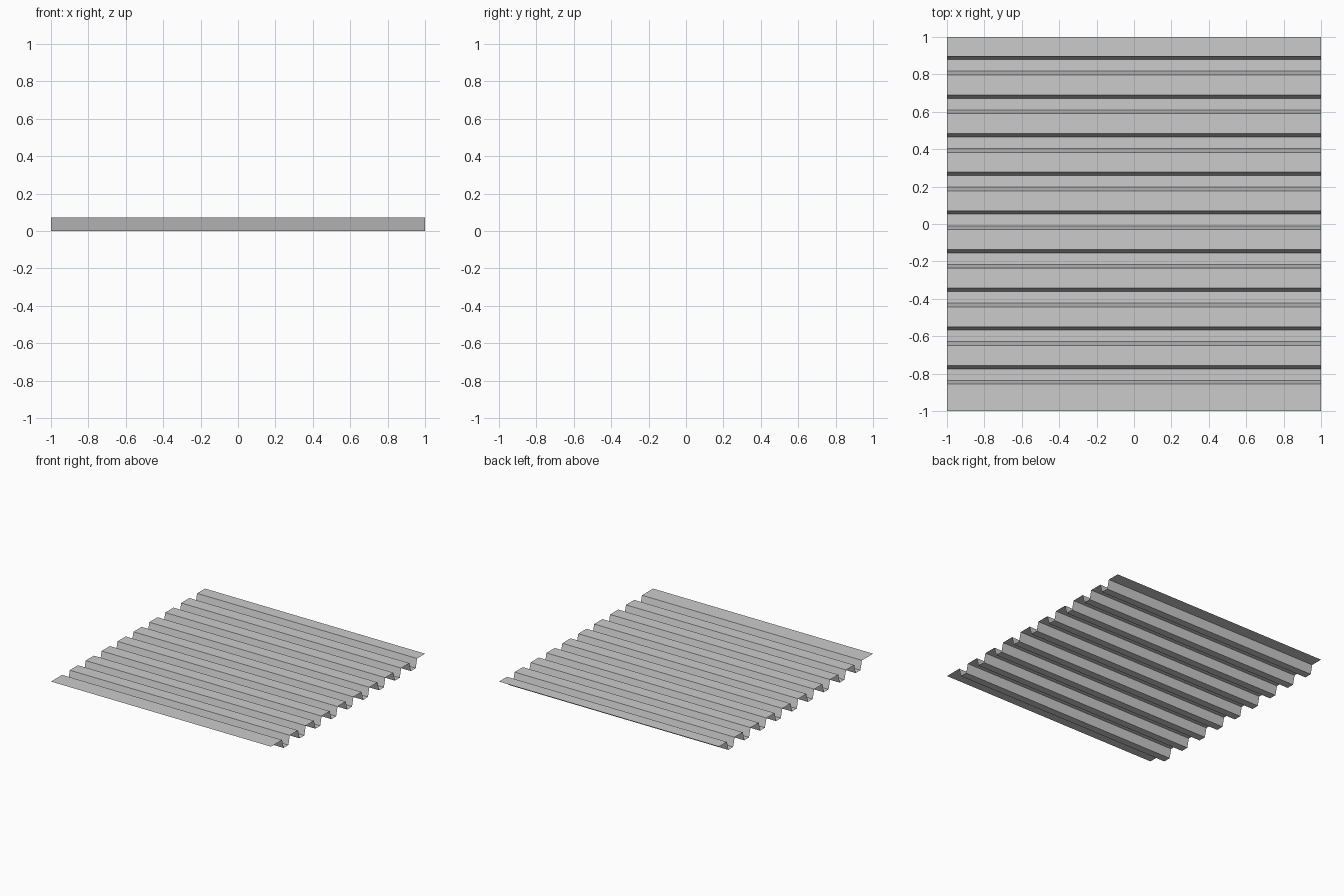
import bpy

if "Cube" in bpy.data.objects:
    bpy.data.objects.remove(bpy.data.objects["Cube"])

# Cross-section of the sheet: flat ribs at the top, trapezoid valleys between
HEIGHT = 0.073
PITCH = 0.2066
VALLEY = [(-0.856, HEIGHT), (-0.836, 0.0), (-0.774, 0.0), (-0.756, HEIGHT)]

profile = [(-1.0, HEIGHT)]
for i in range(9):
    profile += [(y + i * PITCH, z) for y, z in VALLEY]
profile.append((1.0, HEIGHT))

# Sweep the cross-section along x as a single thin sheet
verts = [(x, y, z) for y, z in profile for x in (-1.0, 1.0)]
faces = [(2 * i, 2 * i + 1, 2 * i + 3, 2 * i + 2) for i in range(len(profile) - 1)]

mesh = bpy.data.meshes.new("corrugated_sheet")
mesh.from_pydata(verts, [], faces)
mesh.update()
sheet = bpy.data.objects.new("corrugated_sheet", mesh)
bpy.context.collection.objects.link(sheet)
